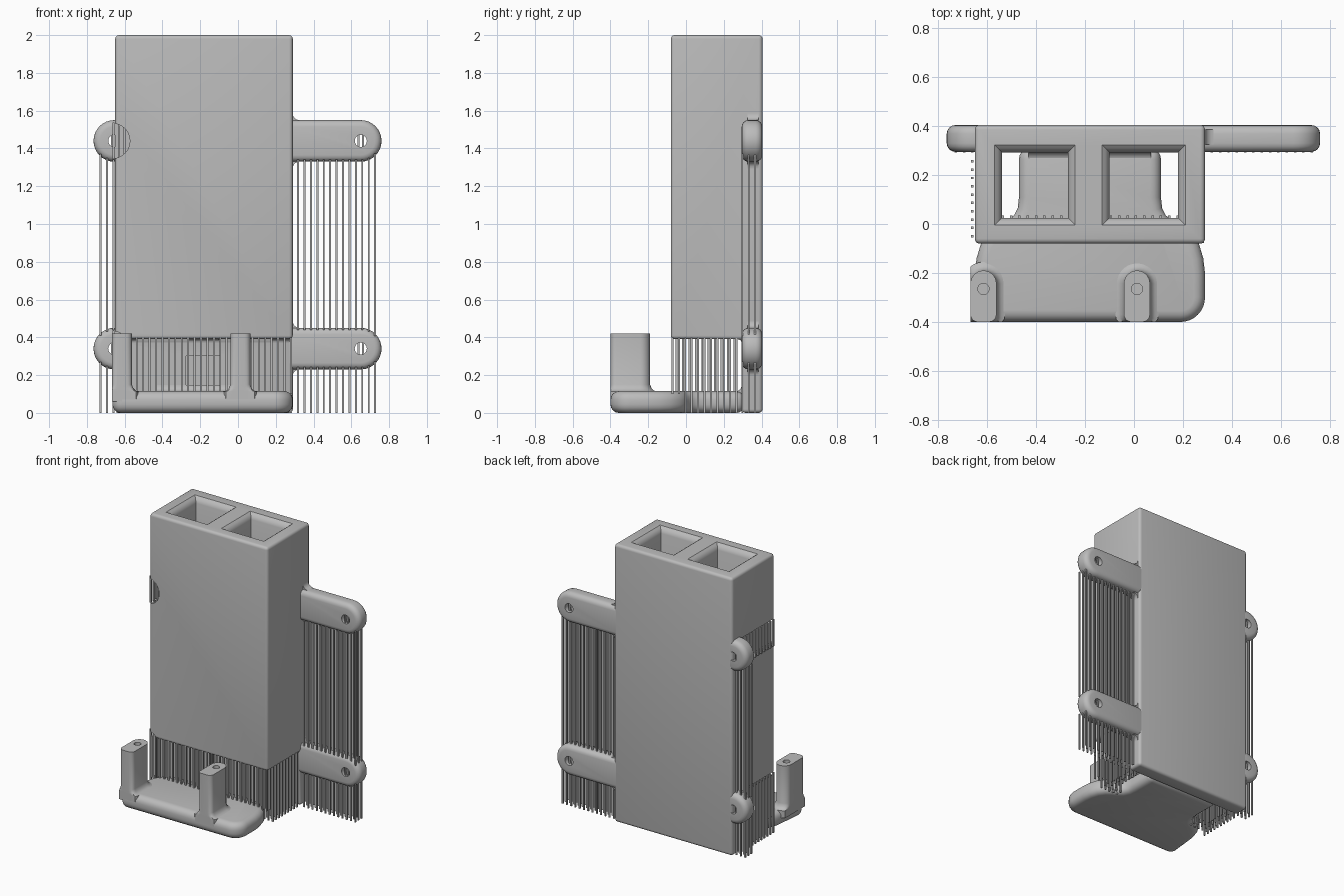
import bpy, bmesh, math
from math import sin, cos, pi, sqrt

cube = bpy.data.objects.get("Cube")
if cube:
    bpy.data.objects.remove(cube, do_unlink=True)

grey = bpy.data.materials.new("plain grey")
grey.use_nodes = True
grey.diffuse_color = (0.5, 0.5, 0.5, 1)
grey.node_tree.nodes["Principled BSDF"].inputs["Base Color"].default_value = (0.5, 0.5, 0.5, 1)


def arc(cx, cy, r, a0, a1, n=8):
    angles = [math.radians(a0 + (a1 - a0) * i / n) for i in range(n + 1)]
    return [(cx + r * cos(a), cy + r * sin(a)) for a in angles]


def loft(name, rings, helper=False):
    """Closed solid through rings that have equal point counts."""
    bm = bmesh.new()
    loops = [[bm.verts.new(p) for p in ring] for ring in rings]
    n = len(loops[0])
    for low, high in zip(loops, loops[1:]):
        for i in range(n):
            j = (i + 1) % n
            bm.faces.new((low[i], low[j], high[j], high[i]))
    bm.faces.new(loops[0][::-1])
    bm.faces.new(loops[-1])
    bmesh.ops.recalc_face_normals(bm, faces=bm.faces)
    mesh = bpy.data.meshes.new(name)
    bm.to_mesh(mesh)
    bm.free()
    mesh.materials.append(grey)
    ob = bpy.data.objects.new(name, mesh)
    bpy.context.collection.objects.link(ob)
    ob.hide_render = helper
    return ob


def prism(name, outline, axis, a, b, helper=False):
    place = {"x": lambda p, d: (d, p[0], p[1]),
             "y": lambda p, d: (p[0], d, p[1]),
             "z": lambda p, d: (p[0], p[1], d)}[axis]
    return loft(name, [[place(p, d) for p in outline] for d in (a, b)], helper)


def rect(x0, x1, y0, y1):
    return [(x0, y0), (x1, y0), (x1, y1), (x0, y1)]


def finish(ob, bevel=0, cutters=()):
    """Bevel, cut, bake the result and shade it."""
    if bevel:
        m = ob.modifiers.new("round", "BEVEL")
        m.width, m.segments, m.limit_method = bevel, 4, "ANGLE"
        m.angle_limit = math.radians(40)
    for c in cutters:
        m = ob.modifiers.new("cut", "BOOLEAN")
        m.operation, m.solver, m.object = "DIFFERENCE", "EXACT", c
    bpy.context.view_layer.update()
    deps = bpy.context.evaluated_depsgraph_get()
    mesh = bpy.data.meshes.new_from_object(ob.evaluated_get(deps))
    ob.modifiers.clear()
    ob.data = mesh
    mesh.materials.clear()
    mesh.materials.append(grey)
    for p in mesh.polygons:
        p.material_index = 0
        p.use_smooth = True
    mesh.set_sharp_from_angle(angle=math.radians(35))
    for c in cutters:
        bpy.data.objects.remove(c, do_unlink=True)


L, R, F, B = -0.65, 0.29, -0.08, 0.405      # duct sides
BOTTOM, WALL = 0.39, 0.295                  # duct mouth, inside of back wall
TABS = (0.34, 1.44)
TAB_R, LEFT_HOLE, RIGHT_HOLE = 0.11, -0.655, 0.65
OPENINGS = ((-0.54, -0.27), (-0.1, 0.18))

# Twin duct with a back wall that runs down to the ground
profile = [(F, BOTTOM), (WALL, BOTTOM), (WALL, 0), (B, 0), (B, 2), (F, 2)]
duct = prism("duct", profile, "x", L, R)
cutters = []
for x0, x1 in OPENINGS:
    rings = []
    for z, g in ((0.2, 0), (1.96, 0), (1.975, 0.006), (1.99, 0.016), (2.0, 0.03), (2.05, 0.03)):
        rings.append([(x, y, z) for x, y in rect(x0 - g, x1 + g, 0.025 - g, 0.293 + g)])
    cutters.append(loft("opening_cutter", rings, True))
for z in TABS:
    cutters.append(prism("groove_cutter", arc(-0.665, z, 0.093, 0, 345, 23), "y", -0.2, WALL, True))
cutters.append(prism("recess_cutter", rect(-0.275, -0.095, 0.05, 0.3), "y", 0.25, 0.33, True))
finish(duct, 0.02, cutters)

# Mounting tabs on both sides
for level, z in zip(("lower", "upper"), TABS):
    for side, hx, s in (("right", LEFT_HOLE, -1), ("left", RIGHT_HOLE, 1)):
        root = R - 0.05 if s > 0 else L + 0.08
        tip = [(hx + s * x, z + y) for x, y in arc(0, 0, TAB_R, -90, 90, 16)]
        outline = [(root, z - TAB_R)] + tip + [(root, z + TAB_R)]
        tab = prism(f"{level}_{side}_tab", outline, "y", WALL, B - 0.001)
        hole = prism("hole_cutter", arc(hx, z, 0.032, 0, 345, 23), "y", 0.2, 0.5, True)
        finish(tab, 0.035, [hole])
    # Concave fillets where the long tab meets the duct
    for s in (-1, 1):
        e = z + s * TAB_R
        curve = [(R + 0.035 + x, e + s * (0.035 + y)) for x, y in arc(0, 0, 0.035, 180, 270, 6)]
        fillet = prism(f"{level}_tab_fillet", [(R - 0.01, e - s * 0.02), (R - 0.01, e + s * 0.035)]
                       + curve + [(R + 0.035, e - s * 0.02)], "y", WALL + 0.03, B - 0.02)
        finish(fillet)

# Foot plate narrowing to a neck under the duct
flare = [(0.29, -0.2), (0.283, -0.14), (0.265, -0.08), (0.23, -0.03), (0.19, 0.0),
         (0.155, 0.015), (0.13, 0.035), (0.115, 0.065), (0.11, 0.11), (0.11, 0.31)]
left_flare = [(-0.36 - x, y) for x, y in reversed(flare)]
outline = (arc(-0.615, -0.35, 0.05, 180, 270) + arc(0.19, -0.3, 0.1, -90, 0) + flare + left_flare)
finish(prism("foot_plate", outline, "z", 0, 0.115), 0.045)

# Neck fillet against the back wall
curve = [(WALL - 0.035 + x, 0.148 + y) for x, y in arc(0, 0, 0.035, -90, 0, 6)]
finish(prism("neck_fillet", curve + [(0.31, 0.148), (0.31, 0.1), (0.26, 0.1)], "x", -0.43, 0.07))

# Upright posts with flared roots and blind screw holes
for name, cx in (("right_post", -0.615), ("left_post", 0.012)):
    rings = []
    for z, g in ((0.06, 0.035), (0.113, 0.035), (0.118, 0.02), (0.13, 0.008), (0.15, 0), (0.42, 0)):
        r = 0.053 + g
        plan = (arc(cx, -0.243, r, 0, 180, 14) + arc(cx - 0.023, -0.37, 0.03 + g, 180, 270, 5)
                + arc(cx + 0.023, -0.37, 0.03 + g, 270, 360, 5))
        rings.append([(max(x, -0.668), max(y, -0.4), z) for x, y in plan])
    post = loft(name, rings)
    hole = prism("screw_cutter", arc(cx, -0.265, 0.023, 0, 345, 23), "z", 0.3, 0.5, True)
    finish(post, 0, [hole])

# Thin print-support columns
STEP, HALF = 0.034, 0.005
bm = bmesh.new()


def column(x, y, z0, z1):
    vs = [bm.verts.new((x + a * HALF, y + b * HALF, z)) for z in (z0, z1)
          for a, b in ((-1, -1), (1, -1), (1, 1), (-1, 1))]
    for i in range(4):
        j = (i + 1) % 4
        bm.faces.new((vs[i], vs[j], vs[j + 4], vs[i + 4]))
    bm.faces.new(vs[3::-1])
    bm.faces.new(vs[4:])


def steps(a, b):
    return [a + STEP * i for i in range(int((b - a) / STEP) + 1)]


def in_opening(x, y):
    return y > 0.035 and any(a < x < b for a, b in OPENINGS)


# Columns under the duct walls
for x in steps(L + 0.012, R):
    for y in steps(F + 0.008, WALL - 0.01):
        if not in_opening(x, y):
            on_plate = y < -0.02 or -0.47 < x < 0.11
            column(x, y, 0.1 if on_plate else 0, BOTTOM + 0.01)

# Columns under the tabs, following their round ends
for hx, xs in ((RIGHT_HOLE, steps(0.318, 0.74)), (LEFT_HOLE, steps(-0.728, -0.655))):
    for x in xs:
        d = abs(x - hx) if abs(x) > abs(hx) else 0
        h = sqrt(TAB_R ** 2 - d ** 2) - 0.012
        for y in steps(WALL + 0.003, B - 0.01):
            column(x, y, 0, TABS[0] - h)
            column(x, y, TABS[0] + h, TABS[1] - h)
# Columns inside the tab holes and side groove
for z in TABS:
    for hx in (LEFT_HOLE, RIGHT_HOLE):
        for x in (hx - 0.012, hx + 0.012):
            for y in steps(WALL + 0.015, B - 0.01):
                column(x, y, z - 0.032, z + 0.032)
for y in steps(F + 0.03, WALL - 0.01):
    column(-0.66, y, 0, TABS[0] + 0.095)
    for x in (-0.66, -0.63, -0.6):
        h = sqrt(0.093 ** 2 - (x + 0.665) ** 2) + 0.004
        column(x, y, TABS[1] - h, TABS[1] + h)

mesh = bpy.data.meshes.new("support_columns")
bm.to_mesh(mesh)
bm.free()
mesh.materials.append(grey)
bpy.context.collection.objects.link(bpy.data.objects.new("support_columns", mesh))
